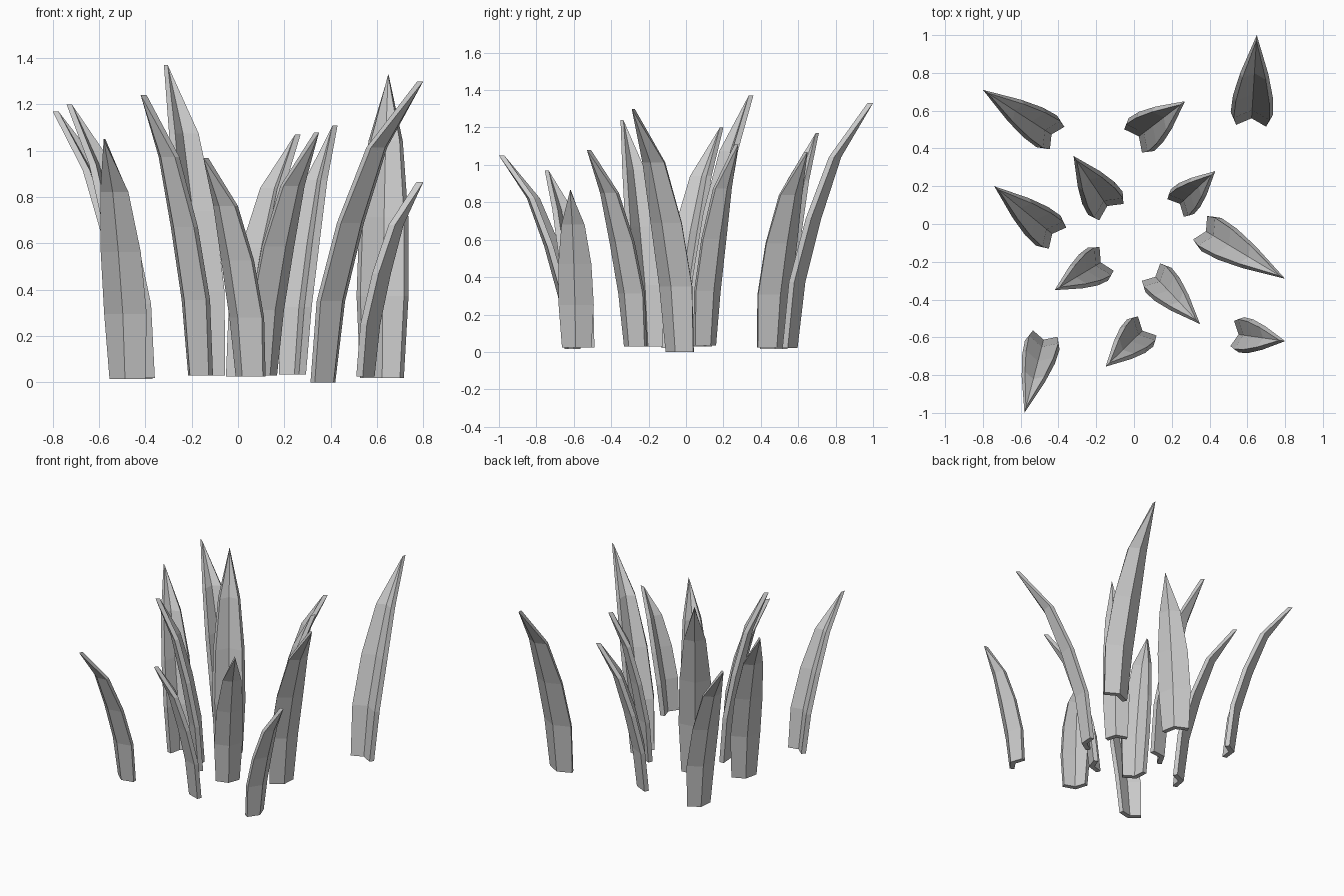
import bpy, bmesh
from mathutils import Vector

if "Cube" in bpy.data.objects:
    bpy.data.objects.remove(bpy.data.objects["Cube"])

grey = bpy.data.materials.new("leaf_grey")
grey.diffuse_color = (0.6, 0.6, 0.6, 1)
grey.use_nodes = True
grey.node_tree.nodes["Principled BSDF"].inputs["Base Color"].default_value = grey.diffuse_color

# rings along a blade: height fraction, outward lean fraction, width fraction
RINGS = [(0, 0, .84), (.27, .08, 1), (.53, .28, .94), (.78, .55, .66), (1, 1, 0)]


def blade(name, base, tip, z0, z1, width):
    """Gutter-shaped blade: V section open to the inside, curving out to a point."""
    o, t = Vector((*base, 0)), Vector((*tip, 0))
    d = (t - o).normalized()
    side = Vector((-d.y, d.x, 0))
    lean = (t - o).length - .03
    bm = bmesh.new()
    rings = []
    for fz, fu, fw in RINGS:
        h = width / 2 * fw
        u, z = lean * fu, z0 + (z1 - z0) * fz
        depth = .42 * h
        # inner wing, inner spine, inner wing, outer wing, outer spine, outer wing
        section = [(u, -h * .84), (u + depth, 0), (u, h * .84),
                   (u + .03, h), (u + depth + .037 - .007 * fz, 0), (u + .03, -h)]
        rings.append([bm.verts.new(o + d * a + side * b + Vector((0, 0, z)))
                      for a, b in section])
    for r, s in zip(rings, rings[1:]):
        for i in range(6):
            j = (i + 1) % 6
            bm.faces.new((r[i], r[j], s[j], s[i]))
    # closed foot, one quad per wing
    b = rings[0]
    bm.faces.new((b[0], b[5], b[4], b[1]))
    bm.faces.new((b[1], b[4], b[3], b[2]))
    # collapse the tip to a short edge
    bmesh.ops.remove_doubles(bm, verts=bm.verts[:], dist=.001)
    bmesh.ops.recalc_face_normals(bm, faces=bm.faces[:])
    me = bpy.data.meshes.new(name)
    bm.to_mesh(me)
    bm.free()
    me.materials.append(grey)
    bpy.context.collection.objects.link(bpy.data.objects.new(name, me))


# foot position, tip position, foot height, tip height, width
BLADES = [
    ((-.407, .455), (-.80, .71), .015, 1.17, .20),
    ((-.12, .063), (-.32, .36), .03, 1.37, .22),
    ((-.005, .44), (.27, .65), .025, 1.07, .22),
    ((.62, .52), (.65, 1.0), .02, 1.33, .225),
    ((-.405, -.075), (-.74, .20), .02, 1.20, .205),
    ((.22, .085), (.43, .28), .035, 1.11, .18),
    ((.35, -.02), (.80, -.29), 0, 1.30, .205),
    ((-.145, -.185), (-.42, -.35), .03, 1.24, .205),
    ((.09, -.255), (.35, -.53), .03, 1.08, .19),
    ((-.47, -.58), (-.58, -1.0), .015, 1.05, .19),
    ((.07, -.54), (-.15, -.755), .025, .97, .20),
    ((.52, -.58), (.80, -.62), .025, .865, .19),
]
for n, args in enumerate(BLADES, 1):
    blade(f"grass_blade_{n:02d}", *args)
